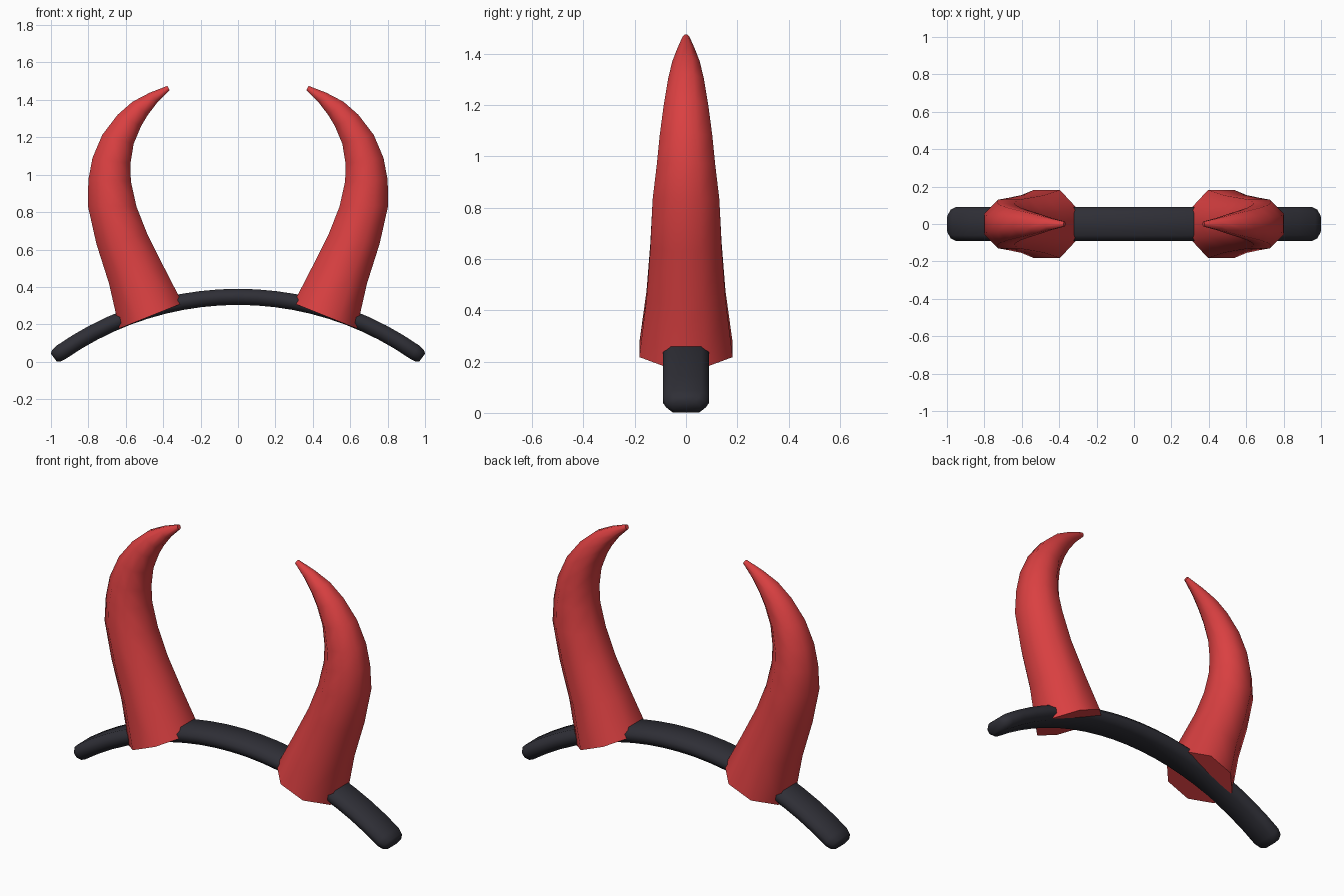
import bpy, bmesh, math
from mathutils import Vector

if "Cube" in bpy.data.objects:
    bpy.data.objects.remove(bpy.data.objects["Cube"])


def material(name, rgb):
    m = bpy.data.materials.new(name)
    m.diffuse_color = (*rgb, 1)
    m.use_nodes = True
    m.node_tree.nodes["Principled BSDF"].inputs["Base Color"].default_value = m.diffuse_color
    return m


RED = material("horn red", (0.70, 0.051, 0.053))
BLACK = material("band charcoal", (0.028, 0.028, 0.037))


def loft(name, rings, mat):
    """Skin a list of equal-length point rings, cap both ends."""
    bm = bmesh.new()
    loops = [[bm.verts.new(p) for p in ring] for ring in rings]
    n = len(loops[0])
    for a, b in zip(loops, loops[1:]):
        for i in range(n):
            j = (i + 1) % n
            bm.faces.new((a[i], a[j], b[j], b[i]))
    bm.faces.new(loops[0])
    bm.faces.new(loops[-1])
    bmesh.ops.recalc_face_normals(bm, faces=bm.faces)
    me = bpy.data.meshes.new(name)
    bm.to_mesh(me)
    bm.free()
    me.materials.append(mat)
    ob = bpy.data.objects.new(name, me)
    bpy.context.collection.objects.link(ob)
    bpy.ops.object.select_all(action='DESELECT')
    ob.select_set(True)
    bpy.context.view_layer.objects.active = ob
    bpy.ops.object.shade_smooth_by_angle(angle=math.radians(60))
    return ob


# Headband: chamfered section swept along a circular arc, ends rounded off
R, TOP, END = 1.657, 0.347, math.asin(0.985 / 1.657)
SECTION = [(-.09, -.015), (-.06, -.043), (.06, -.043), (.09, -.015),
           (.09, .015), (.06, .043), (-.06, .043), (-.09, .015)]
half = [(END, .6, .6), (END - .010, .86, .88), (END - .030, 1, 1)]
inner = END - .030
steps = [(-a, sy, sz) for a, sy, sz in half]
steps += [(inner * (i / 10 - 1), 1, 1) for i in range(1, 20)]
steps += half[::-1]
band = []
for a, sy, sz in steps:
    out = Vector((math.sin(a), 0, math.cos(a)))
    centre = Vector((0, 0, TOP - R)) + out * R
    band.append([centre + out * (h * sz) + Vector((0, y * sy, 0))
                 for y, h in SECTION])
loft("headband", band, BLACK)

# Horns: tapering octagon, each ring given by its outer and inner edge (x, z)
EDGES = [((.635, .178), (.297, .313)), ((.69, .42), (.393, .50)),
         ((.757, .63), (.484, .68)), ((.803, .835), (.543, .83)),
         ((.800, .973), (.573, .965)), ((.778, 1.09), (.575, 1.06)),
         ((.725, 1.214), (.558, 1.165)), ((.644, 1.32), (.518, 1.26)),
         ((.564, 1.39), (.482, 1.32)), ((.473, 1.438), (.430, 1.388)),
         ((.377, 1.475), (.366, 1.452))]
for side, label in ((-1, "left_horn"), (1, "right_horn")):
    rings = []
    for (xo, zo), (xi, zi) in EDGES:
        o, i = Vector((side * xo, 0, zo)), Vector((side * xi, 0, zi))
        centre, across = (o + i) / 2, (o - i) / 2
        depth = Vector((0, across.length, 0))
        k = 1 / math.cos(math.pi / 8)
        rings.append([centre + k * (across * math.cos(t) + depth * math.sin(t))
                      for t in ((v + .5) * math.pi / 4 for v in range(8))])
    loft(label, rings, RED)
